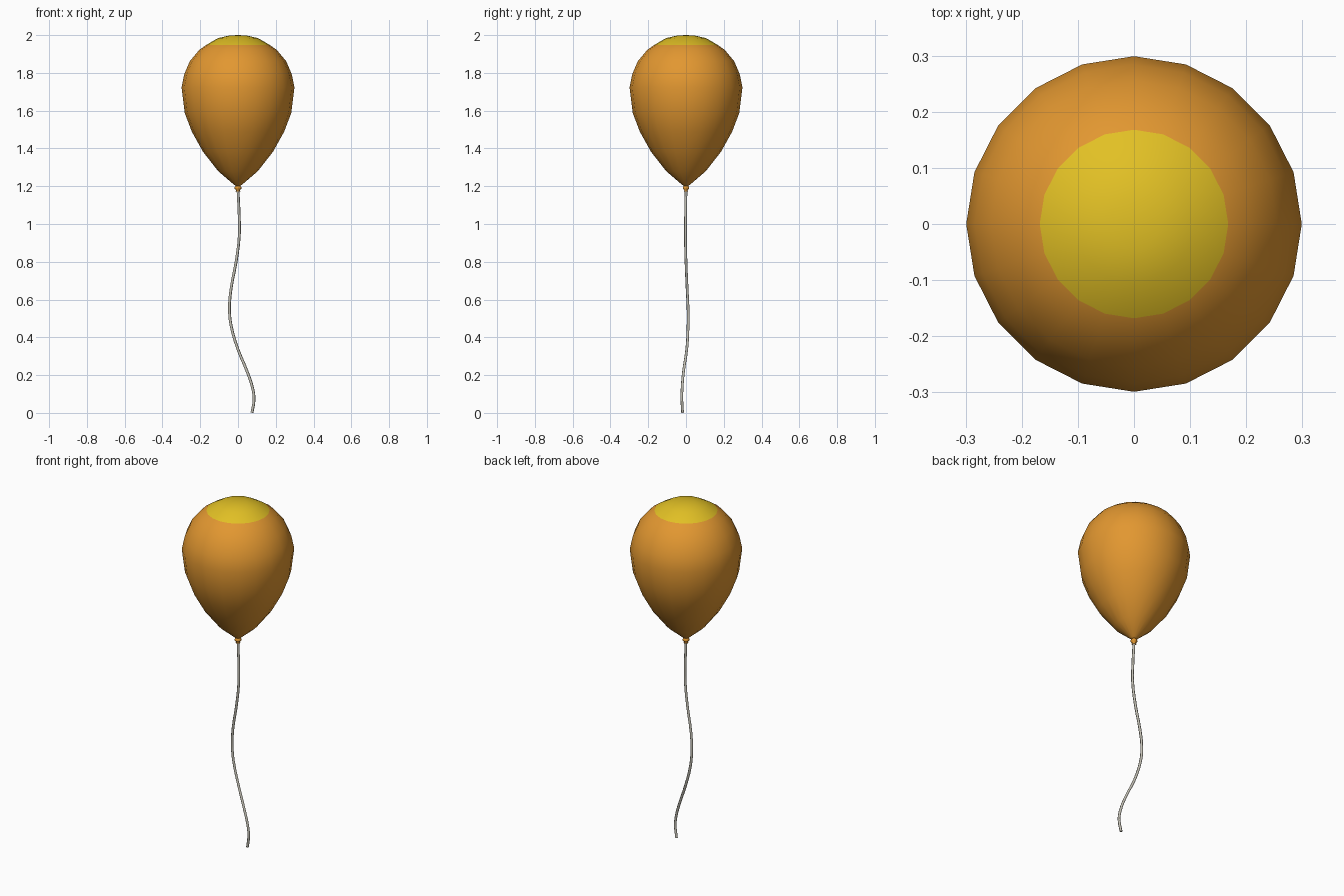
import bpy, bmesh, math
from mathutils import Vector

if "Cube" in bpy.data.objects:
    bpy.data.objects.remove(bpy.data.objects["Cube"])


def material(name, rgb):
    m = bpy.data.materials.new(name)
    m.diffuse_color = (*rgb, 1)
    m.use_nodes = True
    m.node_tree.nodes["Principled BSDF"].inputs["Base Color"].default_value = m.diffuse_color
    return m


orange = material("orange rubber", (0.76, 0.31, 0.03))
yellow = material("yellow cap", (0.76, 0.53, 0.018))
grey = material("pale grey string", (0.55, 0.53, 0.46))


def lathe(name, profile, sides, mats):
    """Revolve (radius, z) points; zero radius makes a pole."""
    bm = bmesh.new()
    rings = []
    for r, z in profile:
        n = sides if r else 1
        rings.append([bm.verts.new((r * math.cos(math.tau * i / sides),
                                    r * math.sin(math.tau * i / sides), z)) for i in range(n)])
    for a, b in zip(rings, rings[1:]):
        for i in range(sides):
            j = (i + 1) % sides
            quad = [a[i % len(a)], a[j % len(a)], b[j % len(b)], b[i % len(b)]]
            bm.faces.new(list(dict.fromkeys(quad)))
    bmesh.ops.recalc_face_normals(bm, faces=bm.faces)
    for f in bm.faces:
        f.smooth = True
        # the crown of the balloon is yellow
        if len(mats) > 1 and f.calc_center_median().z > 1.948:
            f.material_index = 1
    me = bpy.data.meshes.new(name)
    bm.to_mesh(me)
    bm.free()
    for m in mats:
        me.materials.append(m)
    ob = bpy.data.objects.new(name, me)
    bpy.context.collection.objects.link(ob)
    return ob


# Balloon body
lathe("balloon", [(0, 1.195), (0.02, 1.207), (0.105, 1.28), (0.185, 1.382), (0.245, 1.49),
                  (0.282, 1.588), (0.299, 1.723), (0.284, 1.795), (0.255, 1.862),
                  (0.205, 1.922), (0.168, 1.948), (0.106, 1.984), (0.045, 1.998), (0, 2.0)],
      20, [orange, yellow])

# Tied knot with a small flared lip
lathe("knot", [(0, 1.215), (0.009, 1.205), (0.018, 1.194), (0.018, 1.186), (0.009, 1.180),
               (0.013, 1.172), (0, 1.170)], 10, [orange])

# Wavy string
path = [(0, 0, 1.18), (.006, -.002, 1.05), (.007, -.003, .94), (-.010, 0, .80), (-.037, .006, .655),
        (-.045, .011, .548), (-.037, .011, .465), (0, .004, .336), (.048, -.013, .22),
        (.079, -.021, .124), (.085, -.022, .07), (.074, -.018, 0.001)]
cu = bpy.data.curves.new("string", 'CURVE')
cu.dimensions = '3D'
cu.bevel_depth = 0.0075
cu.bevel_resolution = 1
cu.resolution_u = 3
cu.use_fill_caps = True
sp = cu.splines.new('BEZIER')
sp.bezier_points.add(len(path) - 1)
for bp, co in zip(sp.bezier_points, path):
    bp.co = Vector(co)
    bp.handle_left_type = bp.handle_right_type = 'AUTO'
cu.materials.append(grey)
bpy.context.collection.objects.link(bpy.data.objects.new("string", cu))
